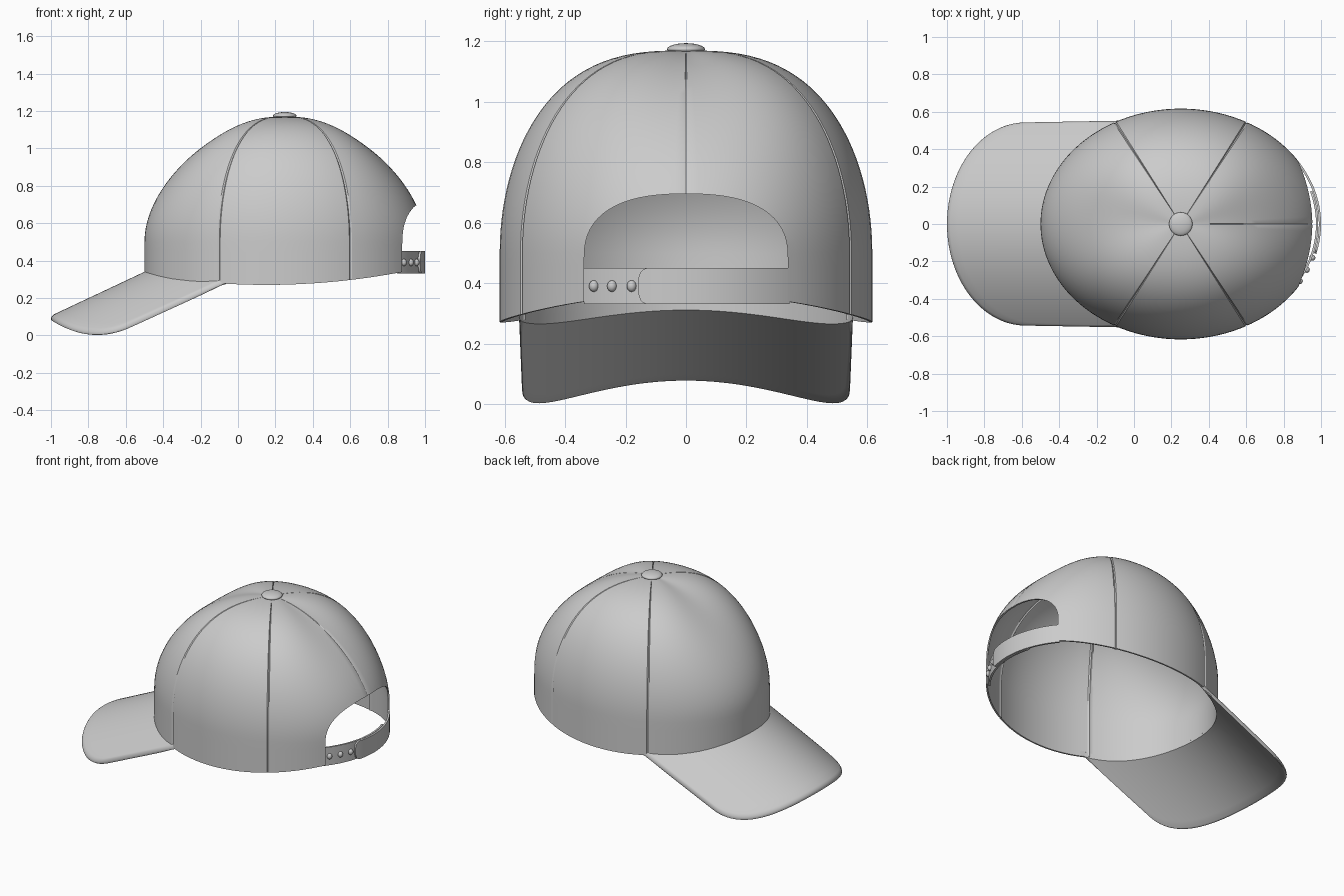
import bpy, bmesh
from math import sin, cos, radians, asin, sqrt, copysign

if "Cube" in bpy.data.objects:
    bpy.data.objects.remove(bpy.data.objects["Cube"])

CX, RX, RY = 0.25, 0.75, 0.617      # crown centre and base radii


def make_object(name, bm):
    mesh = bpy.data.meshes.new(name)
    bm.to_mesh(mesh)
    bm.free()
    ob = bpy.data.objects.new(name, mesh)
    bpy.context.collection.objects.link(ob)
    return ob


def grid(name, rows, closed=False, pole=None, cap=False):
    bm = bmesh.new()
    vs = [[bm.verts.new(p) for p in row] for row in rows]
    n = len(rows[0])
    cols = range(n if closed else n - 1)
    for a, b in zip(vs, vs[1:] + ([vs[0]] if cap else [])):
        for j in cols:
            k = (j + 1) % n
            bm.faces.new((a[j], a[k], b[k], b[j]))
    if pole:
        tip = bm.verts.new(pole)
        for j in cols:
            bm.faces.new((vs[-1][j], vs[-1][(j + 1) % n], tip))
    if cap:
        bm.faces.new([r[0] for r in vs])
        bm.faces.new([r[-1] for r in reversed(vs)])
    return make_object(name, bm)


def thicken(ob, t):
    m = ob.modifiers.new("thickness", 'SOLIDIFY')
    m.thickness, m.offset = t, -1


def finish(ob, angle=30):
    bpy.ops.object.select_all(action='DESELECT')
    ob.select_set(True)
    bpy.context.view_layer.objects.active = ob
    bpy.ops.object.convert(target='MESH')
    bpy.ops.object.shade_smooth_by_angle(angle=radians(angle))


def spow(v, e):
    return copysign(abs(v) ** e, v)


# Crown: panelled dome, fuller at the sides than front to back, with seam grooves
seams = {0: 0.003, 62: 0.008, 118: 0.008, 242: 0.008, 298: 0.008}
angles = [a for a in range(0, 360, 4)
          if all(abs((a - s + 180) % 360 - 180) > 1.5 for s in seams)]
for s in seams:
    angles += [s - 0.6, s, s + 0.6]
angles.sort()


def crown_point(deg, p):
    c, s = cos(radians(deg)), sin(radians(deg))
    fx, fy = cos(p) ** (1.55 - 0.4 * sin(p)), cos(p) ** 0.73
    f = fy + (fx - fy) * c ** 4
    groove = seams.get(deg, 0)
    f *= 1 - groove
    return (CX + RX * f * c, RY * f * s, 0.5 + (0.67 - groove * 0.7) * sin(p))


rows = []
for t in (0, 0.25, 0.5, 0.75):
    row = []
    for a in angles:
        x, y, _ = crown_point(a, 0)
        zb = 0.27 + 0.13 * (x - 0.15) ** 2
        row.append((x, y, zb + (0.5 - zb) * t))
    rows.append(row)
for i in range(30):
    p = radians(89 * i / 29)
    rows.append([crown_point(a, p) for a in angles])
crown = grid("crown", rows, closed=True, pole=(CX, 0, 1.17))
thicken(crown, 0.01)

# Arched opening cut through the back of the crown
arch = [(0.337, 0.1)]
for i in range(33):
    b = radians(180 * i / 32)
    arch.append((0.337 * spow(cos(b), 0.8), 0.48 + 0.215 * abs(sin(b)) ** 0.8))
arch.append((-0.337, 0.1))
bm = bmesh.new()
face = bm.faces.new([bm.verts.new((0.6, y, z)) for y, z in arch])
ext = bmesh.ops.extrude_face_region(bm, geom=[face])
bmesh.ops.translate(bm, vec=(0.8, 0, 0),
                    verts=[v for v in ext["geom"] if isinstance(v, bmesh.types.BMVert)])
bmesh.ops.recalc_face_normals(bm, faces=bm.faces)
cutter = make_object("opening_cutter", bm)
cutter.hide_render = True
cut = crown.modifiers.new("opening", 'BOOLEAN')
cut.operation, cut.object, cut.solver = 'DIFFERENCE', cutter, 'EXACT'
finish(crown)
bpy.data.objects.remove(cutter)

# Brim: curved visor with a rounded rim, from the crown edge to a U-shaped outline
N, M, H = 80, 12, 0.017
section = [(i / M, H, H) for i in range(M)]
section += [(1, H * (1 - sin(radians(d))), H * cos(radians(d))) for d in range(0, 181, 30)]
section += [(i / M, H, -H) for i in reversed(range(M))]
rows = []
for t, inset, dz in section:
    row = []
    for j in range(N + 1):
        u = 2 * j / N - 1
        a, w = radians(64 * u), min(abs(u) / 0.7, 1)
        xi, yi = CX - 0.74 * cos(a), 0.605 * sin(a)
        k = max(0, (abs(u) - 0.7) / 0.3)
        xo = -0.58 - 0.42 * cos(radians(90 * w)) + 0.54 * k
        yo = copysign(0.543 * sin(radians(90 * w)) + 0.01 * k, u)
        length = sqrt((xo - xi) ** 2 + (yo - yi) ** 2)
        q = t * (1 - inset / length)
        x, y = xi + (xo - xi) * q, yi + (yo - yi) * q
        row.append((x, y, 0.088 + 0.47 * (x + 1) - 0.79 * y * y + dz))
    rows.append(row)
brim = grid("brim", rows, cap=True)
finish(brim, 45)


# Adjustable strap: two overlapping bands, each with one rounded end
def strap(name, rx, ry, y0, y1, round_start):
    a0, a1 = asin(y0 / RY), asin(y1 / RY)
    n, r = 60, 0.04
    cols = []
    for j in range(n + 1):
        u = j / n
        a = a0 + (a1 - a0) * u
        d = min(r, (u if round_start else 1 - u) * (a1 - a0) * 0.68)
        h = 0.06 - r + sqrt(r * r - (r - d) ** 2)
        cols.append((CX + rx * cos(a), ry * sin(a), h))
    ob = grid(name, [[(x, y, 0.39 + h * k) for x, y, h in cols] for k in (-1, 0, 1)])
    thicken(ob, 0.012)
    finish(ob)


strap("strap_inner", 0.735, 0.605, -0.345, 0.18, False)
strap("strap_outer", 0.75, 0.615, -0.16, 0.343, True)


def dome(name, loc, scale):
    bm = bmesh.new()
    bmesh.ops.create_uvsphere(bm, u_segments=24, v_segments=12, radius=1)
    ob = make_object(name, bm)
    ob.location, ob.scale = loc, scale
    finish(ob)


# Strap pegs and top button
for i, y in enumerate((-0.305, -0.245, -0.18)):
    dome(f"strap_peg_{i + 1}", (CX + 0.737 * sqrt(1 - (y / 0.605) ** 2), y, 0.39),
         (0.016, 0.016, 0.019))
dome("top_button", (CX, 0, 1.174), (0.063, 0.063, 0.02))
